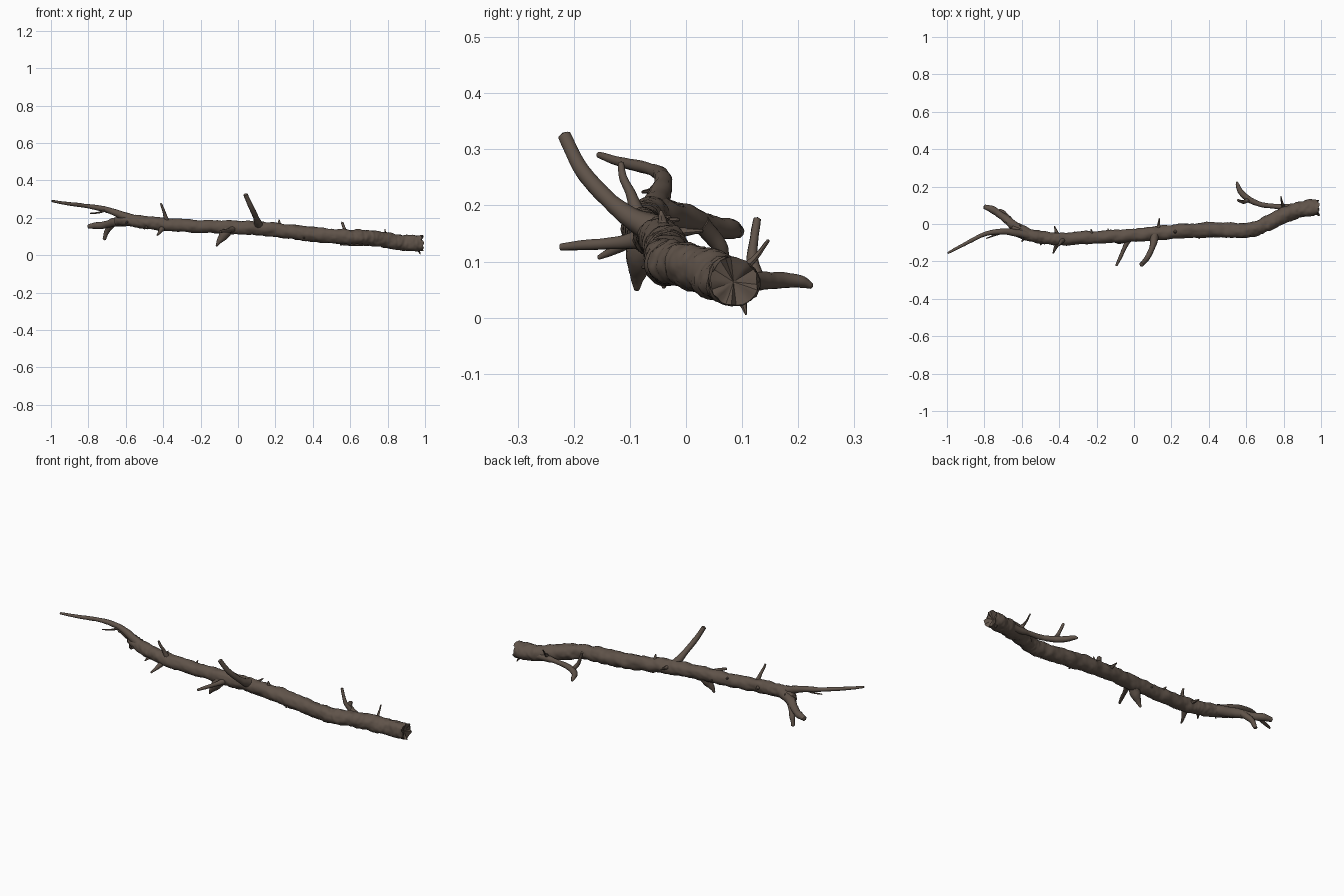
import bpy, bmesh, math, random
from mathutils import Vector, noise

random.seed(4)
bark = bpy.data.materials.new("dark brown bark")
bark.diffuse_color = (0.115, 0.086, 0.067, 1)


def spline(points, steps):
    """Smooth path through (x, y, z, radius) points."""
    P = [Vector(p) for p in points]
    P = [2 * P[0] - P[1]] + P + [2 * P[-1] - P[-2]]
    out = []
    for i in range(1, len(P) - 2):
        a, b, c, d = P[i - 1:i + 3]
        for s in range(steps):
            t = s / steps
            out.append(0.5 * (2 * b + (c - a) * t + (2 * a - 5 * b + 4 * c - d) * t * t
                              + (3 * b - a - 3 * c + d) * t ** 3))
    return out + [P[-2]]


def limb(name, points, sides=10, steps=6, rough=0.12, jagged=0.0):
    """Tapered bark tube with noise on the skin; jagged makes a broken, hollowed first end."""
    path = spline(points, steps)
    pos = [p.to_3d() for p in path]
    bm = bmesh.new()
    rings = []
    up = None
    for i, p in enumerate(pos):
        d = (pos[min(i + 1, len(pos) - 1)] - pos[max(i - 1, 0)]).normalized()
        if up is None:
            up = d.orthogonal()
        up = (up - d * up.dot(d)).normalized()
        side = d.cross(up)
        ring = []
        for k in range(sides):
            a = 2 * math.pi * k / sides
            r_dir = up * math.cos(a) + side * math.sin(a)
            q = p + r_dir * path[i].w
            bump = noise.noise(q * 22) * 0.8 + noise.noise(q * 60) * 0.5
            co = p + r_dir * path[i].w * (1 + rough * bump)
            if i == 0 and jagged:
                co += d * random.uniform(-jagged, jagged)
            ring.append(bm.verts.new(co))
        rings.append(ring)
    if jagged:
        # recessed inner ring of the break
        inner = [bm.verts.new(pos[0].lerp(v.co, random.uniform(0.6, 0.72)) + Vector((-0.006, 0, 0)))
                 for v in rings[0]]
        rings.insert(0, inner)
    for A, B in zip(rings, rings[1:]):
        for k in range(sides):
            bm.faces.new((A[k], A[(k + 1) % sides], B[(k + 1) % sides], B[k]))
    # end caps
    for ring, c, other, depth in ((rings[0], pos[0], pos[1], -0.014 if jagged else 0.0),
                                  (rings[-1], pos[-1], pos[-2], path[-1].w * 0.5)):
        tip = bm.verts.new(c + (c - other).normalized() * depth)
        for k in range(sides):
            bm.faces.new((ring[k], ring[(k + 1) % sides], tip))
    bmesh.ops.recalc_face_normals(bm, faces=bm.faces)
    me = bpy.data.meshes.new(name)
    bm.to_mesh(me)
    bm.free()
    me.materials.append(bark)
    ob = bpy.data.objects.new(name, me)
    bpy.context.collection.objects.link(ob)
    bpy.ops.object.select_all(action='DESELECT')
    ob.select_set(True)
    bpy.context.view_layer.objects.active = ob
    bpy.ops.object.shade_smooth_by_angle(angle=math.radians(50))
    return ob


# main stem
trunk = [(0.985, 0.085, 0.064, 0.044), (0.93, 0.083, 0.064, 0.043), (0.85, 0.066, 0.070, 0.042),
         (0.75, 0.020, 0.087, 0.041), (0.66, -0.020, 0.097, 0.039), (0.58, -0.034, 0.099, 0.039),
         (0.4, -0.032, 0.111, 0.040), (0.2, -0.042, 0.136, 0.038), (0.0, -0.06, 0.150, 0.036),
         (-0.2, -0.07, 0.154, 0.034), (-0.4, -0.08, 0.165, 0.035), (-0.5, -0.07, 0.178, 0.034),
         (-0.6, -0.05, 0.188, 0.030), (-0.65, -0.02, 0.182, 0.022)]
limb("main_stem", trunk, sides=28, steps=18, rough=0.2, jagged=0.010)

# long end twig and its spur
limb("long_end_twig", [(-0.54, -0.065, 0.185, 0.026), (-0.62, -0.05, 0.213, 0.022),
                       (-0.70, -0.04, 0.243, 0.016), (-0.80, -0.055, 0.262, 0.012),
                       (-0.91, -0.11, 0.276, 0.010), (-0.995, -0.155, 0.290, 0.006)], rough=0.2)
limb("end_twig_spur", [(-0.70, -0.045, 0.243, 0.008), (-0.745, -0.06, 0.228, 0.005),
                       (-0.79, -0.077, 0.224, 0.003)], sides=6)

# thick end fork and the stub below it
limb("end_fork", [(-0.56, -0.055, 0.185, 0.028), (-0.65, 0.0, 0.176, 0.025),
                  (-0.71, 0.045, 0.163, 0.020), (-0.76, 0.078, 0.158, 0.018),
                  (-0.80, 0.092, 0.154, 0.013)], rough=0.25)
limb("fork_stub", [(-0.67, 0.025, 0.168, 0.018), (-0.70, 0.058, 0.13, 0.014),
                   (-0.715, 0.073, 0.084, 0.009)], rough=0.25)

# side branches along the middle
limb("tall_branch", [(0.11, -0.055, 0.155, 0.028), (0.105, -0.10, 0.180, 0.019),
                     (0.092, -0.14, 0.212, 0.015), (0.068, -0.185, 0.262, 0.014),
                     (0.04, -0.217, 0.325, 0.012)])
limb("low_side_branch", [(-0.02, -0.065, 0.145, 0.022), (-0.045, -0.115, 0.134, 0.012),
                         (-0.072, -0.175, 0.130, 0.010), (-0.095, -0.223, 0.126, 0.006)])
limb("under_stub", [(-0.06, -0.07, 0.145, 0.03), (-0.08, -0.083, 0.10, 0.023),
                    (-0.10, -0.087, 0.075, 0.014), (-0.115, -0.088, 0.05, 0.005)], rough=0.25)
limb("upright_twig", [(-0.38, -0.085, 0.18, 0.016), (-0.392, -0.098, 0.22, 0.009),
                      (-0.402, -0.112, 0.25, 0.007), (-0.412, -0.116, 0.276, 0.005)], sides=8)
limb("side_spike", [(-0.40, -0.085, 0.155, 0.020), (-0.417, -0.12, 0.126, 0.011),
                    (-0.432, -0.156, 0.107, 0.004)], sides=8)

# side branch hugging the stem near the broken end, with upright fork
limb("butt_branch", [(0.93, 0.09, 0.064, 0.028), (0.86, 0.088, 0.064, 0.023),
                     (0.79, 0.092, 0.065, 0.016), (0.73, 0.097, 0.065, 0.013),
                     (0.67, 0.106, 0.064, 0.014), (0.61, 0.135, 0.066, 0.016),
                     (0.57, 0.172, 0.066, 0.014), (0.555, 0.205, 0.064, 0.011),
                     (0.550, 0.224, 0.056, 0.005)], rough=0.2)
limb("butt_branch_fork", [(0.61, 0.128, 0.068, 0.013), (0.585, 0.118, 0.105, 0.010),
                          (0.568, 0.122, 0.145, 0.008), (0.556, 0.127, 0.176, 0.007)], sides=8)
limb("butt_twig", [(0.80, 0.085, 0.075, 0.011), (0.79, 0.12, 0.103, 0.006),
                   (0.785, 0.147, 0.138, 0.003)], sides=7)
limb("butt_splinter", [(0.955, 0.095, 0.04, 0.013), (0.968, 0.103, 0.02, 0.006),
                       (0.975, 0.107, 0.006, 0.002)], sides=6)

# small broken nubs: base on the stem, then tip
nubs = [((0.13, -0.03, 0.15), (0.135, 0.03, 0.155)), ((0.22, -0.04, 0.16), (0.22, -0.045, 0.19)),
        ((-0.41, -0.06, 0.17), (-0.425, -0.012, 0.175)), ((-0.22, -0.07, 0.165), (-0.23, -0.028, 0.18)),
        ((-0.59, -0.04, 0.19), (-0.61, -0.005, 0.20)), ((-0.58, -0.06, 0.19), (-0.60, -0.095, 0.17)),
        ((0.36, -0.03, 0.10), (0.35, -0.078, 0.09)), ((0.57, -0.035, 0.08), (0.56, -0.04, 0.053)),
        ((-0.48, -0.08, 0.16), (-0.5, -0.112, 0.14)), ((-0.13, -0.065, 0.15), (-0.14, -0.026, 0.145))]
for i, (a, b) in enumerate(nubs):
    a, b = Vector(a), Vector(b)
    limb("nub_%02d" % (i + 1), [(*a, 0.013), (*a.lerp(b, 0.6), 0.007), (*b, 0.003)], sides=7, steps=4)
